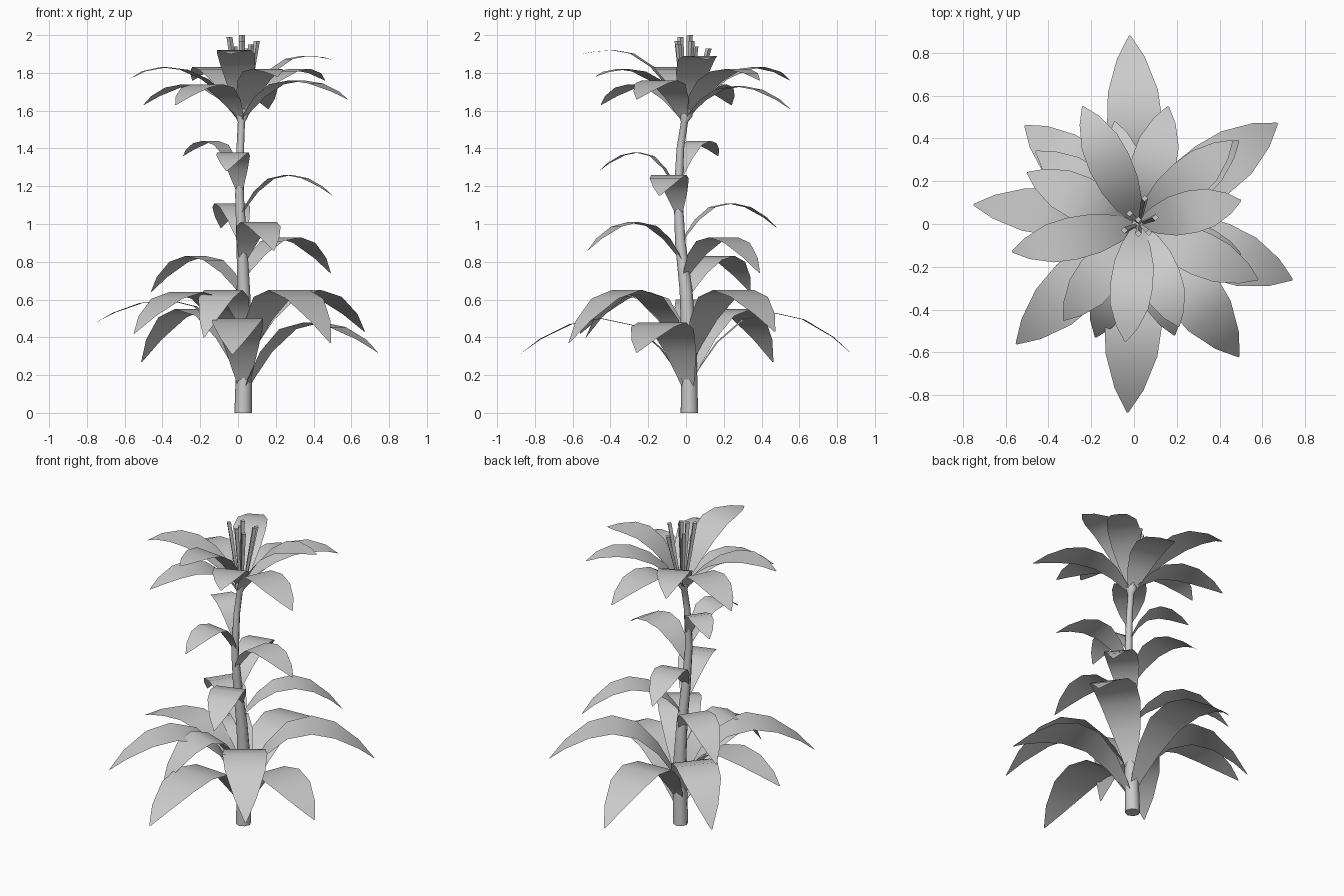
import bpy, bmesh, math
from mathutils import Vector

cube = bpy.data.objects.get("Cube")
if cube:
    bpy.data.objects.remove(cube, do_unlink=True)

grey = bpy.data.materials.new("plain grey")
grey.use_nodes = True
colour = (0.6, 0.6, 0.6, 1)
grey.diffuse_color = colour
grey.node_tree.nodes["Principled BSDF"].inputs["Base Color"].default_value = colour


def finish(name, bm, angle=None):
    mesh = bpy.data.meshes.new(name)
    bm.to_mesh(mesh)
    bm.free()
    mesh.materials.append(grey)
    ob = bpy.data.objects.new(name, mesh)
    bpy.context.collection.objects.link(ob)
    for p in mesh.polygons:
        p.use_smooth = True
    if angle:
        bpy.ops.object.select_all(action='DESELECT')
        ob.select_set(True)
        bpy.context.view_layer.objects.active = ob
        bpy.ops.object.shade_smooth_by_angle(angle=math.radians(angle))
    return ob


def tube(name, path, sides, angle):
    """Loft rings of (x, y, z, radius) and close both ends."""
    bm = bmesh.new()
    rings = []
    for x, y, z, r in path:
        rings.append([bm.verts.new((x + r * math.cos(2 * math.pi * i / sides),
                                    y + r * math.sin(2 * math.pi * i / sides), z))
                      for i in range(sides)])
    for a, b in zip(rings, rings[1:]):
        for i in range(sides):
            j = (i + 1) % sides
            bm.faces.new((a[i], a[j], b[j], b[i]))
    bm.faces.new(rings[0][::-1])
    bm.faces.new(rings[-1])
    finish(name, bm, angle)


# Gently bending stalk, swelling under the flower
STEM = [(0.027, 0.018, 0, 0.046), (0.035, 0.015, 0.4, 0.04), (0.03, 0.0, 0.65, 0.034),
        (0.02, -0.03, 0.9, 0.028), (0.008, -0.042, 1.15, 0.023), (0.012, -0.03, 1.4, 0.02),
        (0.018, -0.008, 1.54, 0.019), (0.02, 0, 1.57, 0.034), (0.02, 0, 1.61, 0.03)]
tube("stalk", STEM, 8, 50)


def stem_at(z):
    for a, b in zip(STEM, STEM[1:]):
        if z <= b[2]:
            t = (z - a[2]) / (b[2] - a[2])
            return Vector(a[:2]).lerp(Vector(b[:2]), t)
    return Vector(STEM[-1][:2])


# Blade outline: distance along the leaf, share of full width
OUTLINE = [(0, 0.14), (0.06, 0.36), (0.17, 0.66), (0.33, 0.92), (0.52, 1),
           (0.7, 0.9), (0.88, 0.5), (1, 0.03)]


def leaf(name, tip, peak, base, width, crest=0.5):
    """Arching blade from the stalk over its crest to the tip."""
    root = stem_at(base)
    end = Vector(tip[:2])
    out = (end - root).normalized()
    side = Vector((-out.y, out.x))
    bm = bmesh.new()
    rows = []
    for s, w in OUTLINE:
        if s < crest:
            z = peak - (peak - base) * (1 - s / crest) ** 2.2
        else:
            z = peak - (peak - tip[2]) * ((s - crest) / (1 - crest)) ** 2
        p = root.lerp(end, s)
        rows.append([bm.verts.new((*(p + side * k * width * w / 2), z)) for k in (1, -1)])
    for a, b in zip(rows, rows[1:]):
        bm.faces.new((a[0], a[1], b[1], b[0]))
    finish(name, bm)


# Large lower leaves: tip, crest height, width
LOWER = [((-0.03, -0.88, 0.31), 0.5, 0.27), ((-0.02, 0.88, 0.31), 0.53, 0.26),
         ((0.74, -0.26, 0.32), 0.48, 0.27), ((-0.51, 0.46, 0.27), 0.55, 0.26),
         ((0.49, -0.62, 0.37), 0.65, 0.27), ((0.67, 0.47, 0.43), 0.65, 0.27),
         ((-0.55, -0.56, 0.42), 0.64, 0.26), ((-0.75, 0.09, 0.48), 0.6, 0.22),
         ((-0.18, -0.53, 0.4), 0.65, 0.22)]
for i, (tip, peak, width) in enumerate(LOWER):
    leaf(f"lower_leaf_{i + 1}", tip, peak, peak - 0.39, width)

# Smaller leaves spiralling up the stalk
MIDDLE = [((-0.46, 0.34, 0.64), 0.83, 0.2), ((0.49, 0.39, 0.74), 0.93, 0.2),
          ((0.19, -0.52, 0.86), 1.01, 0.2), ((-0.09, 0.48, 0.98), 1.11, 0.18),
          ((0.5, -0.14, 1.15), 1.26, 0.19), ((-0.06, -0.46, 1.28), 1.38, 0.17),
          ((-0.29, 0.17, 1.36), 1.44, 0.15)]
for i, (tip, peak, width) in enumerate(MIDDLE):
    leaf(f"middle_leaf_{i + 1}", tip, peak, peak - 0.22, width)

# Flower petals, the inner ones more upright
INNER = [((-0.04, -0.55, 1.9), 1.92), ((0.5, 0.11, 1.87), 1.89), ((-0.24, 0.55, 1.76), 1.83),
         ((-0.57, -0.13, 1.77), 1.83), ((0.21, -0.48, 1.78), 1.82), ((0.46, 0.39, 1.76), 1.82)]
OUTER = [((0.16, 0.55, 1.61), 1.73), ((-0.5, 0.24, 1.63), 1.74),
         ((-0.33, -0.45, 1.63), 1.74), ((0.58, -0.26, 1.66), 1.76)]
for i, (tip, peak) in enumerate(INNER):
    leaf(f"inner_petal_{i + 1}", tip, peak, 1.57, 0.2, 0.7)
for i, (tip, peak) in enumerate(OUTER):
    leaf(f"outer_petal_{i + 1}", tip, peak, 1.54, 0.21, 0.5)

# Square stamens standing in the flower
STAMENS = [(-0.045, -0.03, 1.99), (0.02, 0.02, 2.0), (0.07, -0.04, 1.95), (0.1, 0.03, 1.97),
           (0.05, 0.12, 1.93), (0.02, -0.045, 1.97), (-0.02, 0.05, 1.94)]
for i, (x, y, z) in enumerate(STAMENS):
    tube(f"stamen_{i + 1}", [(0.02 + x * 0.2, y * 0.2, 1.58, 0.009), (x, y, z, 0.016)], 4, 30)
